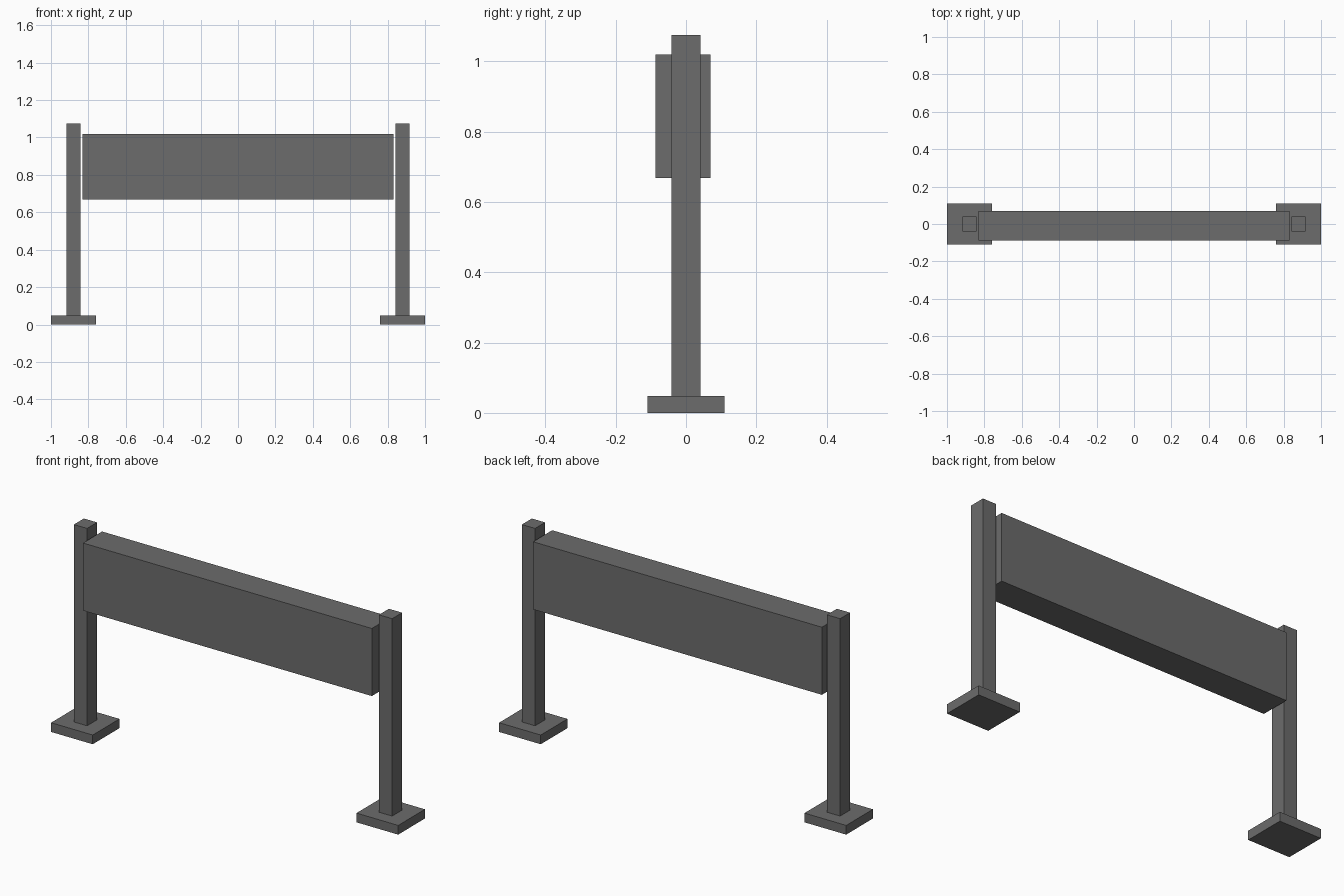
import bpy

if "Cube" in bpy.data.objects:
    bpy.data.objects.remove(bpy.data.objects["Cube"])

# Dark grey finish shared by all parts
dark_grey = bpy.data.materials.new("dark_grey")
dark_grey.diffuse_color = (0.15, 0.15, 0.15, 1)
dark_grey.use_nodes = True
dark_grey.node_tree.nodes["Principled BSDF"].inputs["Base Color"].default_value = dark_grey.diffuse_color


def box(name, x, y, z):
    """Axis-aligned box from (min, max) ranges."""
    bpy.ops.mesh.primitive_cube_add(size=1, location=[(a + b) / 2 for a, b in (x, y, z)])
    obj = bpy.context.object
    obj.name = name
    obj.scale = [b - a for a, b in (x, y, z)]
    bpy.ops.object.transform_apply(location=False, rotation=False, scale=True)
    obj.data.materials.append(dark_grey)
    return obj


# Foot plate and upright post on each side
for side, s in (("left", -1), ("right", 1)):
    box(side + "_foot", sorted((s * 0.76, s * 1.0)), (-0.11, 0.11), (0, 0.048))
    box(side + "_post", sorted((s * 0.841, s * 0.917)), (-0.041, 0.041), (0.048, 1.076))

# Wide panel hung between the posts, slightly forward
box("panel", (-0.832, 0.832), (-0.087, 0.07), (0.668, 1.02))
